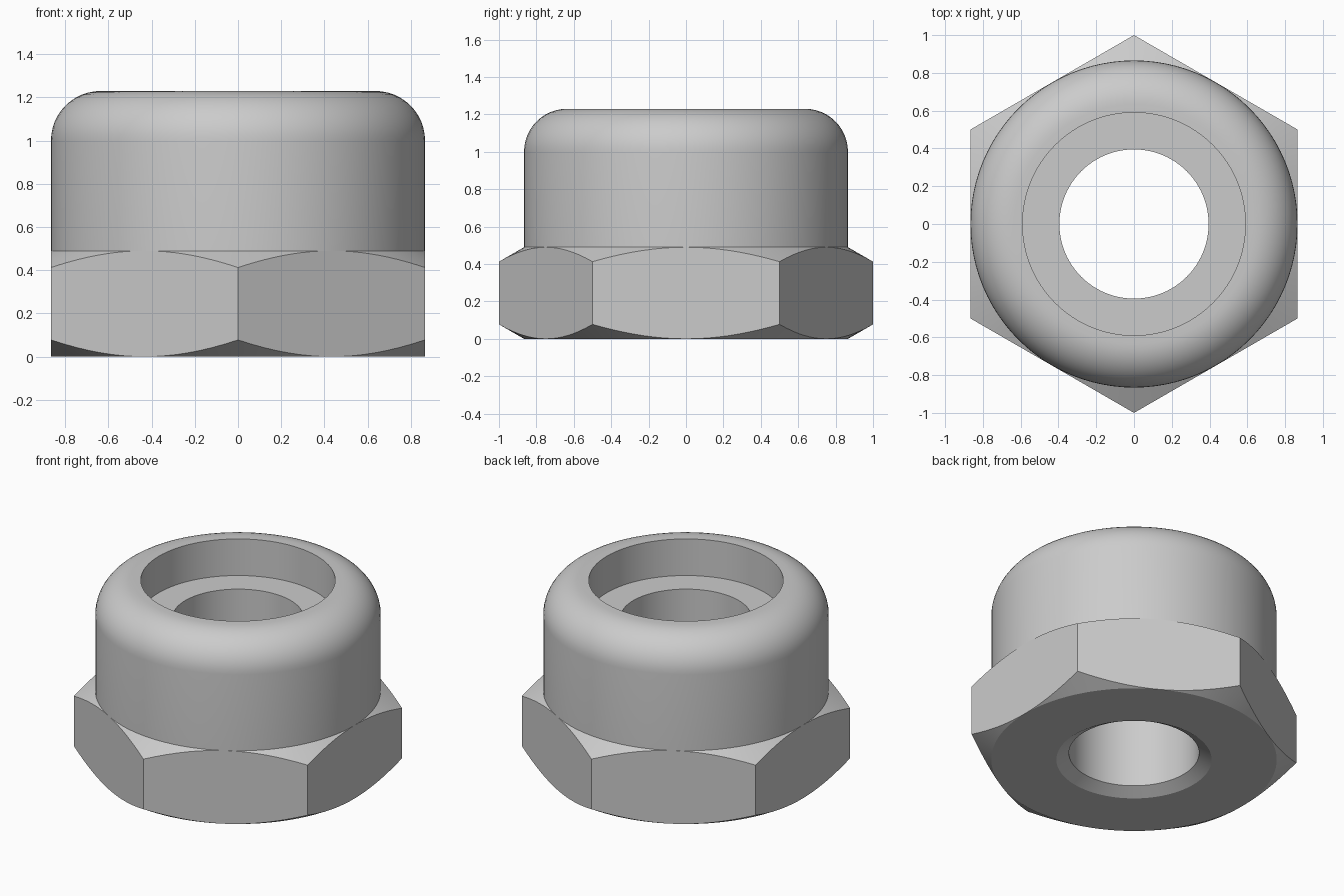
import bpy, bmesh, math

if "Cube" in bpy.data.objects:
    bpy.data.objects.remove(bpy.data.objects["Cube"])

SEG = 96              # divisible by 12, so hex corners fall on vertices
AP = math.sqrt(3) / 2  # hex apothem; corners lie at radius 1
HEX_H = 0.49
FIL = 0.23            # rounded shoulder radius
TOP = 1.23
SLOPE = math.tan(math.radians(30))


def circle(r, z):
    return lambda a: (r, z)


def hex_edge(upper):
    # hexagon outline dipping towards the corners like a turned chamfer
    def f(a):
        local = (a + math.pi / 6) % (math.pi / 3) - math.pi / 6
        r = AP / math.cos(local)
        drop = (r - AP) * SLOPE
        return r, (HEX_H - drop if upper else drop)
    return f


# Closed profile: bore, bottom, chamfered hexagon, collar, shoulder, recess
rings = [circle(0.395, 0.985), circle(0.395, 0.045), circle(0.471, 0.0),
         circle(AP, 0.0), hex_edge(False), hex_edge(True),
         circle(AP, HEX_H)]
for i in range(13):
    t = math.pi / 2 * i / 12
    rings.append(circle(AP - FIL + FIL * math.cos(t), TOP - FIL + FIL * math.sin(t)))
rings += [circle(0.59, TOP), circle(0.59, 0.985)]

bm = bmesh.new()
grid = []
for ring in rings:
    row = []
    for s in range(SEG):
        a = 2 * math.pi * s / SEG
        r, z = ring(a)
        row.append(bm.verts.new((r * math.cos(a), r * math.sin(a), z)))
    grid.append(row)
for k in range(len(grid)):
    lo, hi = grid[k], grid[(k + 1) % len(grid)]
    for s in range(SEG):
        n = (s + 1) % SEG
        bm.faces.new((lo[s], lo[n], hi[n], hi[s]))
# merge where the hexagon flats touch the chamfer circles
bmesh.ops.remove_doubles(bm, verts=bm.verts, dist=1e-5)
bmesh.ops.recalc_face_normals(bm, faces=bm.faces)

mesh = bpy.data.meshes.new("collared_hex_nut")
bm.to_mesh(mesh)
bm.free()
nut = bpy.data.objects.new("collared_hex_nut", mesh)
bpy.context.collection.objects.link(nut)

grey = bpy.data.materials.new("plain grey")
grey.diffuse_color = (0.6, 0.6, 0.6, 1)
grey.use_nodes = True
grey.node_tree.nodes["Principled BSDF"].inputs["Base Color"].default_value = grey.diffuse_color
mesh.materials.append(grey)

# Smooth round walls, crisp edges elsewhere
bpy.context.view_layer.objects.active = nut
nut.select_set(True)
bpy.ops.object.shade_smooth_by_angle(angle=math.radians(25))
